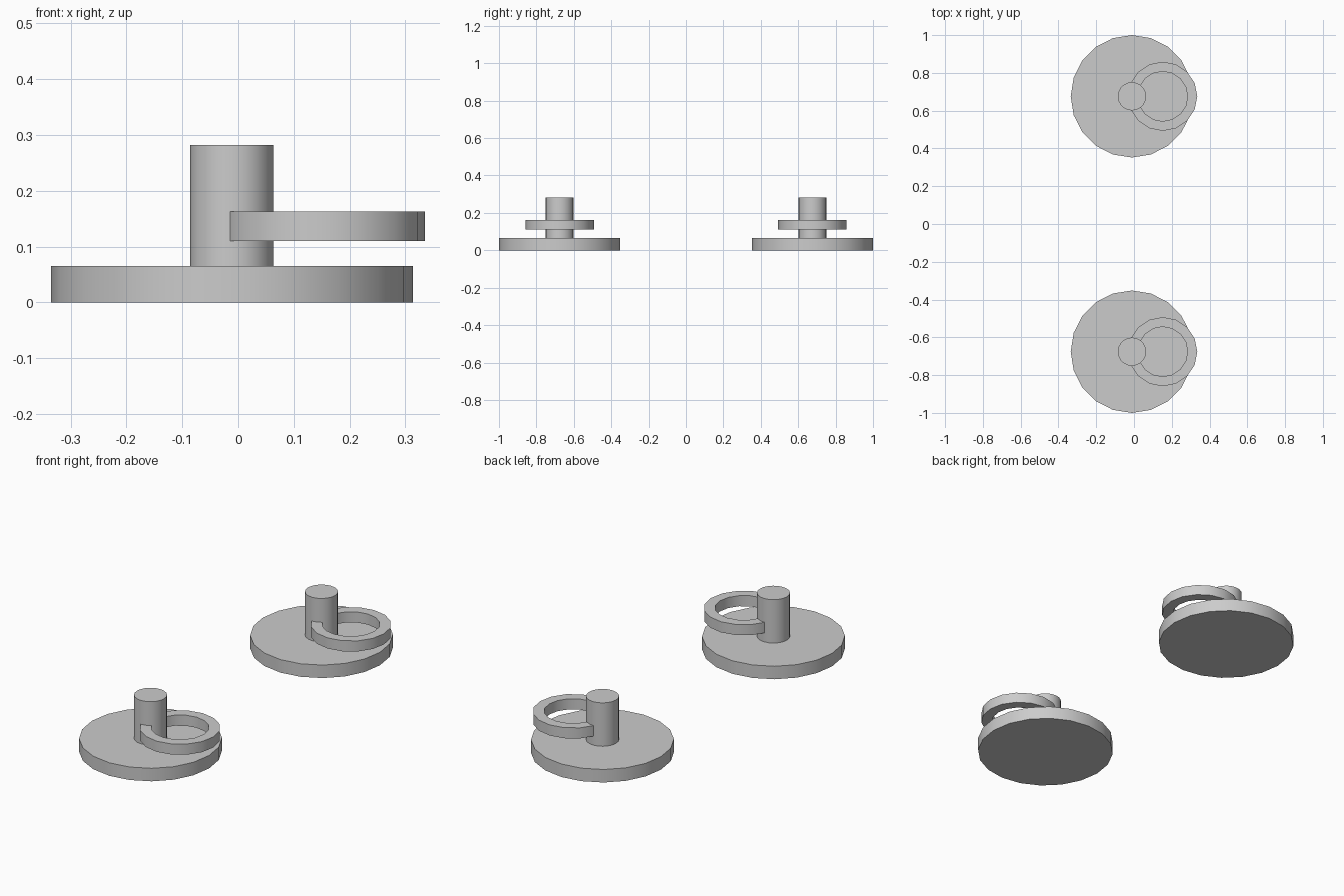
import bpy
import bmesh
from math import cos, sin, tau, radians

cube = bpy.data.objects.get("Cube")
if cube:
    bpy.data.objects.remove(cube, do_unlink=True)

grey = bpy.data.materials.new("plain_grey")
grey.use_nodes = True
colour = (0.6, 0.6, 0.6, 1)
grey.diffuse_color = colour
grey.node_tree.nodes["Principled BSDF"].inputs["Base Color"].default_value = colour

AXIS_X = -0.011
SPACING = 0.676


def finish(bm, name, location):
    bmesh.ops.recalc_face_normals(bm, faces=bm.faces)
    mesh = bpy.data.meshes.new(name)
    bm.to_mesh(mesh)
    bm.free()
    mesh.materials.append(grey)
    obj = bpy.data.objects.new(name, mesh)
    obj.location = location
    bpy.context.collection.objects.link(obj)
    bpy.ops.object.select_all(action="DESELECT")
    obj.select_set(True)
    bpy.context.view_layer.objects.active = obj
    bpy.ops.object.shade_smooth_by_angle(angle=radians(30))
    return obj


def disc(name, radius, bottom, top, sides, y):
    bm = bmesh.new()
    bmesh.ops.create_cone(bm, cap_ends=True, segments=sides, radius1=radius,
                          radius2=radius, depth=top - bottom)
    finish(bm, name, (AXIS_X, y, (bottom + top) / 2))


def ring(name, x, outer, inner, bottom, top, sides, y):
    # Sweep a rectangular section around a circle
    bm = bmesh.new()
    section = [(outer, bottom), (outer, top), (inner, top), (inner, bottom)]
    loops = []
    for i in range(sides):
        a = tau * i / sides
        loops.append([bm.verts.new((r * cos(a), r * sin(a), z)) for r, z in section])
    for i, here in enumerate(loops):
        there = loops[(i + 1) % sides]
        for j in range(4):
            k = (j + 1) % 4
            bm.faces.new((here[j], there[j], there[k], here[k]))
    finish(bm, name, (x, y, 0))


# Two identical pieces, each a round base, a post and a ring handle
for side, y in (("front", -SPACING), ("back", SPACING)):
    disc(side + "_base", 0.324, 0, 0.065, 20, y)
    disc(side + "_post", 0.075, 0.065, 0.282, 20, y)
    ring(side + "_ring_handle", 0.152, 0.183, 0.132, 0.11, 0.163, 16, y)
